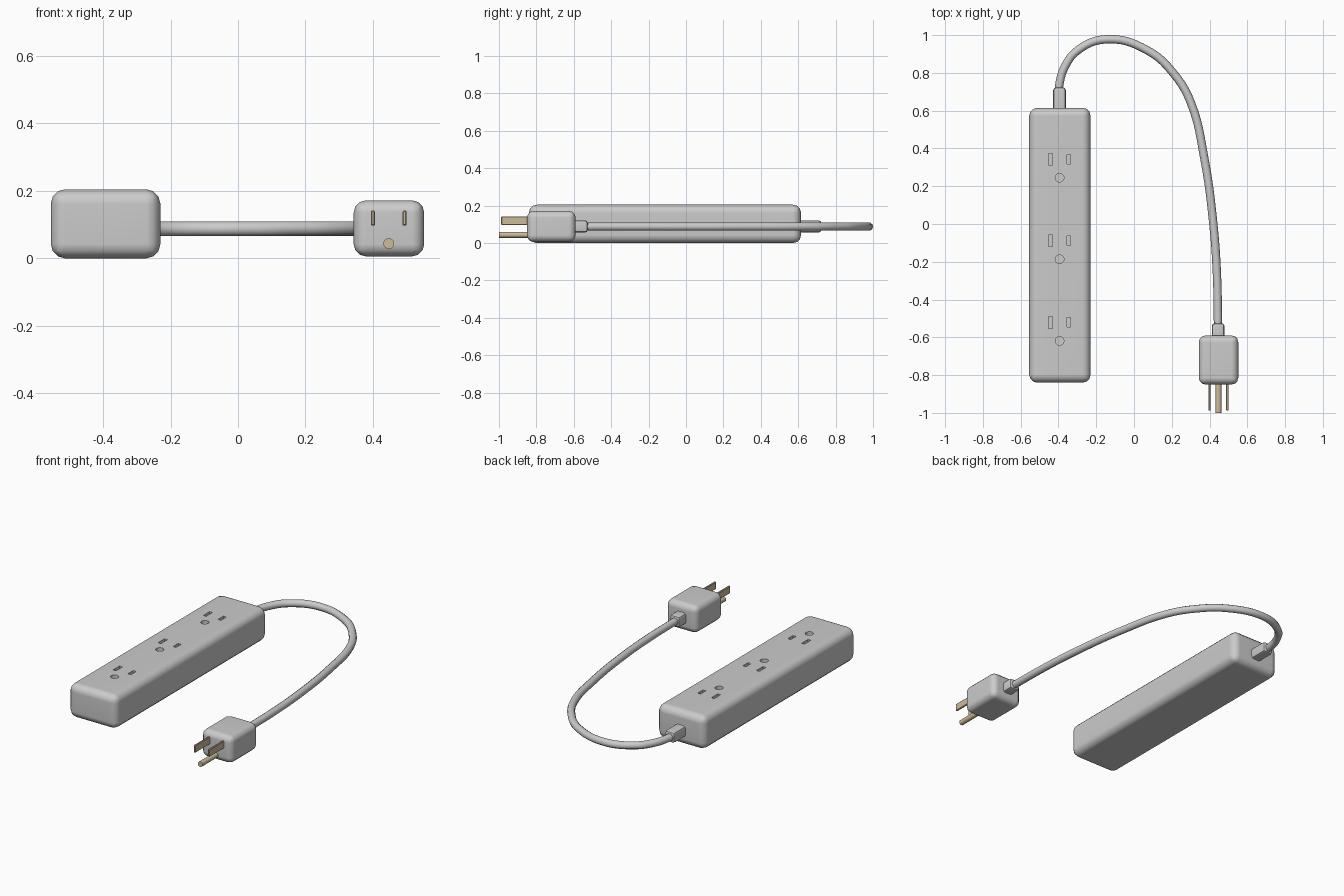
import bpy, bmesh, math
from mathutils import Vector

if "Cube" in bpy.data.objects:
    bpy.data.objects.remove(bpy.data.objects["Cube"])

brass = bpy.data.materials.new("brass")
brass.diffuse_color = (0.60, 0.50, 0.32, 1)
brass.use_nodes = True
brass.node_tree.nodes["Principled BSDF"].inputs["Base Color"].default_value = brass.diffuse_color


def activate(ob):
    bpy.ops.object.select_all(action='DESELECT')
    ob.select_set(True)
    bpy.context.view_layer.objects.active = ob


def apply(ob, mod):
    activate(ob)
    bpy.ops.object.modifier_apply(modifier=mod.name)


def box(name, lo, hi, bevel=0.0, segments=3, mat=None):
    lo, hi = Vector(lo), Vector(hi)
    bpy.ops.mesh.primitive_cube_add(size=1, location=(lo + hi) / 2)
    ob = bpy.context.object
    ob.name = name
    ob.scale = hi - lo
    bpy.ops.object.transform_apply(location=True, scale=True)
    if bevel:
        m = ob.modifiers.new("bevel", 'BEVEL')
        m.width, m.segments = bevel, segments
        apply(ob, m)
    if mat:
        ob.data.materials.append(mat)
    return ob


def cylinder(name, center, radius, depth, rot=(0, 0, 0), sides=20, mat=None):
    bpy.ops.mesh.primitive_cylinder_add(vertices=sides, radius=radius, depth=depth,
                                        location=center, rotation=rot)
    ob = bpy.context.object
    ob.name = name
    if mat:
        ob.data.materials.append(mat)
    return ob


def smooth(ob, angle=40):
    activate(ob)
    bpy.ops.object.shade_smooth_by_angle(angle=math.radians(angle))
    m = ob.modifiers.new("normals", 'WEIGHTED_NORMAL')
    m.keep_sharp = True


# Strip housing
TOP, FLOOR = 0.205, 0.14
housing = box("strip_housing", (-0.555, -0.84, 0), (-0.23, 0.615, TOP), 0.043)

# Socket openings: two slots and a round ground hole, three times
cutters = []
for i in range(3):
    y = 0.343 - 0.432 * i
    for x, half in ((-0.442, 0.031), (-0.346, 0.025)):
        cutters.append(box("slot_cutter", (x - 0.010, y - half, FLOOR),
                           (x + 0.010, y + half, TOP + 0.05)))
    cutters.append(cylinder("ground_cutter", (-0.394, y - 0.098, (FLOOR + TOP + 0.05) / 2),
                            0.023, TOP + 0.05 - FLOOR))
for c in cutters:
    m = housing.modifiers.new("cut", 'BOOLEAN')
    m.operation, m.solver, m.object = 'DIFFERENCE', 'EXACT', c
    apply(housing, m)
    bpy.data.objects.remove(c, do_unlink=True)

# Openings lead into the hollow housing
bm = bmesh.new()
bm.from_mesh(housing.data)
floors = [f for f in bm.faces if f.normal.z > 0.99 and abs(f.calc_center_median().z - FLOOR) < 0.002]
bmesh.ops.delete(bm, geom=floors, context='FACES')
bm.to_mesh(housing.data)
bm.free()
smooth(housing)

# Plug body
smooth(box("plug_body", (0.343, -0.85, 0.006), (0.552, -0.59, 0.172), 0.036))

# Strain reliefs where the cable enters
smooth(box("strip_strain_relief", (-0.428, 0.59, 0.056), (-0.361, 0.724, 0.122), 0.016, 2))
smooth(box("plug_strain_relief", (0.412, -0.61, 0.056), (0.479, -0.525, 0.122), 0.016, 2))

# Plug blades and ground pin
for side, x in (("left", 0.400), ("right", 0.494)):
    box("blade_" + side, (x - 0.006, -0.988, 0.097), (x + 0.006, -0.83, 0.142), 0.003, 1, brass)
pin = cylinder("ground_pin", (0.447, -0.915, 0.044), 0.016, 0.17,
               (math.pi / 2, 0, 0), 16, brass)
smooth(pin)

# Cable
path = [(-0.398, 0.69), (-0.395, 0.74), (-0.365, 0.835), (-0.30, 0.918), (-0.145, 0.978),
        (0.075, 0.917), (0.215, 0.79), (0.30, 0.645), (0.373, 0.344), (0.42, 0.0),
        (0.439, -0.265), (0.445, -0.56)]
curve = bpy.data.curves.new("cable", 'CURVE')
curve.dimensions = '3D'
curve.bevel_depth, curve.bevel_resolution = 0.022, 3
curve.resolution_u = 6
curve.use_fill_caps = True
sp = curve.splines.new('BEZIER')
sp.bezier_points.add(len(path) - 1)
for p, (x, y) in zip(sp.bezier_points, path):
    p.co = (x, y, 0.088)
    p.handle_left_type = p.handle_right_type = 'AUTO'
cable = bpy.data.objects.new("cable", curve)
bpy.context.collection.objects.link(cable)
activate(cable)
bpy.ops.object.convert(target='MESH')
activate(cable)
bpy.ops.object.shade_smooth_by_angle(angle=math.radians(50))
